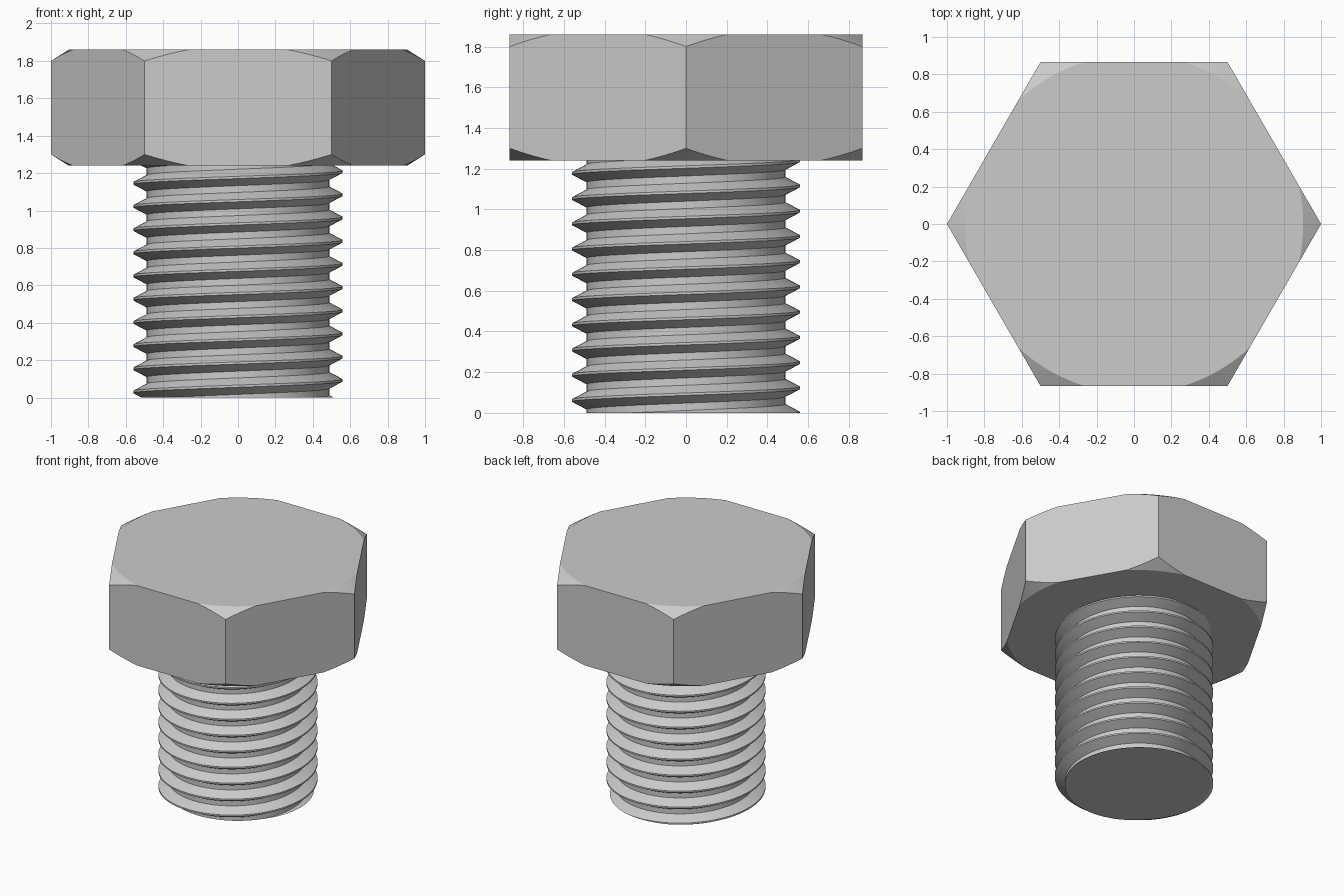
import bpy, bmesh
from math import cos, sin, acos, radians, degrees, pi

cube = bpy.data.objects.get("Cube")
if cube:
    bpy.data.objects.remove(cube, do_unlink=True)

steel = bpy.data.materials.new("light grey steel")
steel.use_nodes = True
GREY = (0.6, 0.6, 0.6, 1)
steel.diffuse_color = GREY
steel.node_tree.nodes["Principled BSDF"].inputs["Base Color"].default_value = GREY


def finish(bm, name, angle):
    """Turn a bmesh into a shaded, coloured object."""
    bmesh.ops.recalc_face_normals(bm, faces=bm.faces)
    mesh = bpy.data.meshes.new(name)
    bm.to_mesh(mesh)
    bm.free()
    mesh.materials.append(steel)
    obj = bpy.data.objects.new(name, mesh)
    bpy.context.collection.objects.link(obj)
    bpy.ops.object.select_all(action='DESELECT')
    obj.select_set(True)
    bpy.context.view_layer.objects.active = obj
    bpy.ops.object.shade_smooth_by_angle(angle=radians(angle))


# Hexagonal head: a prism whose corners are cut by a cone above and below
BASE, TOP = 1.24, 1.86
APOTHEM = cos(pi / 6)
FLAT_R = 0.905
DROP = 0.06 / (1 - FLAT_R)
STEPS = 4
half = 30 - degrees(acos(APOTHEM / FLAT_R))

bm = bmesh.new()
rings = [[], [], [], []]
for corner in range(6):
    for s in range(-STEPS, STEPS + 1):
        off = half * s / STEPS
        a = radians(corner * 60 + off)
        r = APOTHEM / cos(radians(30 - abs(off)))
        cut = max(0, (r - FLAT_R) * DROP)
        levels = ((FLAT_R, BASE), (r, BASE + cut), (r, TOP - cut), (FLAT_R, TOP))
        for ring, (rad, z) in zip(rings, levels):
            ring.append(bm.verts.new((rad * cos(a), rad * sin(a), z)))
n = len(rings[0])
for low, high in zip(rings, rings[1:]):
    for i in range(n):
        j = (i + 1) % n
        bm.faces.new((low[i], low[j], high[j], high[i]))
bm.faces.new(rings[0][::-1])
bm.faces.new(rings[3])
bmesh.ops.remove_doubles(bm, verts=bm.verts, dist=0.0005)
finish(bm, "hex_head", 20)

# Threaded shank: one continuous right-handed helical strip, trimmed flat
PITCH = 0.124
SIDES = 96
CREST, ROOT = 0.56, 0.488
# radius and height within one pitch, starting at the lower edge of the crest
PROFILE = ((CREST, -0.006), (CREST, 0.006), (ROOT, 0.044), (ROOT, 0.08))
START = 0.092 - 2 * PITCH
TURNS = 13

bm = bmesh.new()
rows = []
for i in range(SIDES * TURNS):
    a = 2 * pi * i / SIDES
    z0 = START + PITCH * i / SIDES
    rows.append([bm.verts.new((r * cos(a), r * sin(a), z0 + z)) for r, z in PROFILE])
for i in range(len(rows) - SIDES - 1):
    lower = rows[i] + [rows[i + SIDES][0]]
    upper = rows[i + 1] + [rows[i + 1 + SIDES][0]]
    for k in range(len(PROFILE)):
        bm.faces.new((lower[k], upper[k], upper[k + 1], lower[k + 1]))
for z, up in ((0, -1), (BASE + 0.01, 1)):
    cut = bmesh.ops.bisect_plane(
        bm, geom=bm.verts[:] + bm.edges[:] + bm.faces[:], dist=1e-5,
        plane_co=(0, 0, z), plane_no=(0, 0, up), clear_outer=True)
    edges = [e for e in cut["geom_cut"] if isinstance(e, bmesh.types.BMEdge)]
    bmesh.ops.contextual_create(bm, geom=edges)
loose = [v for v in bm.verts if not v.link_faces]
bmesh.ops.delete(bm, geom=loose, context='VERTS')
finish(bm, "threaded_shank", 20)
